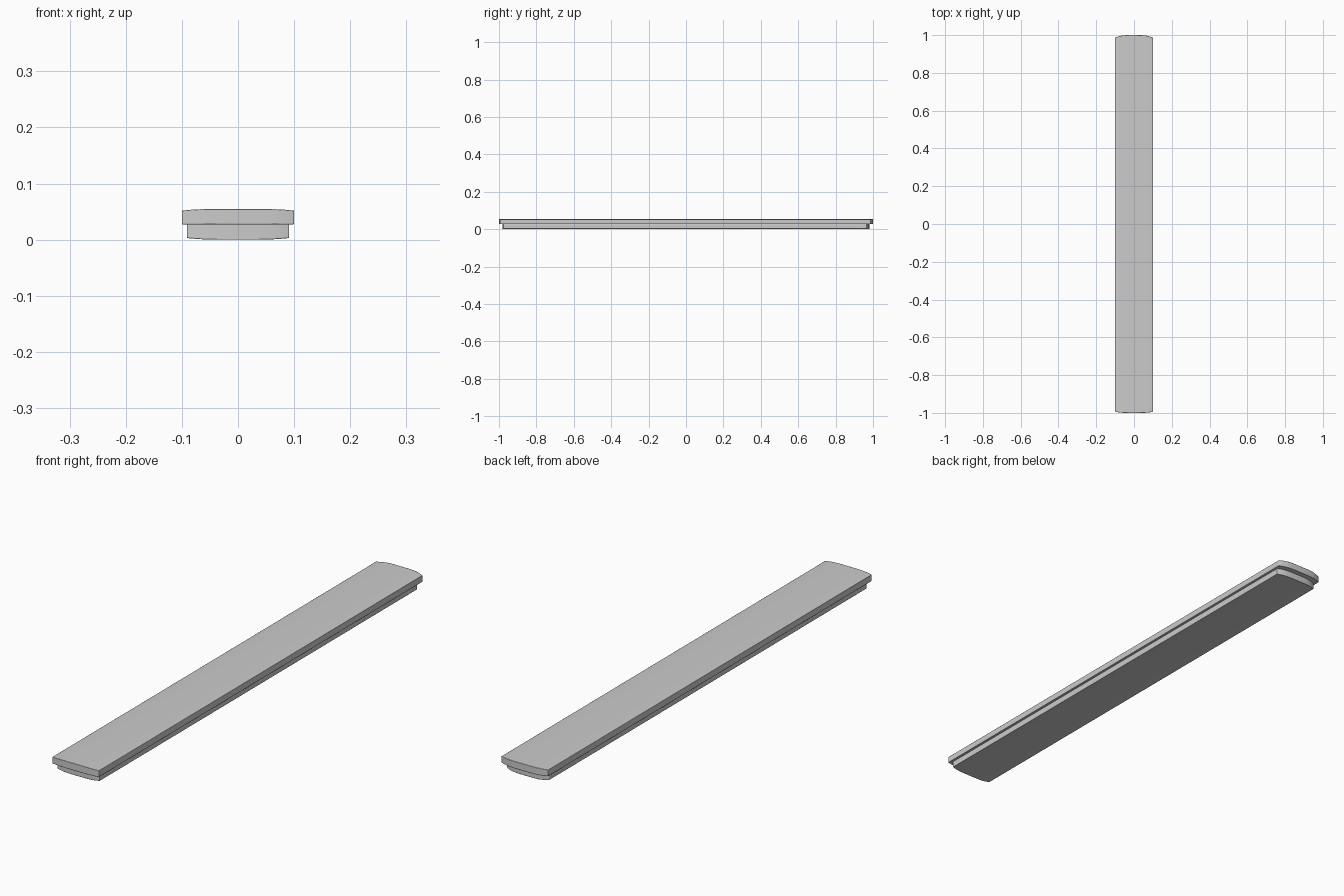
import bpy, bmesh, math

if "Cube" in bpy.data.objects:
    bpy.data.objects.remove(bpy.data.objects["Cube"])


def bowed_plank(name, half_w, front, back, z_low, z_high, dome_top, dome_bottom):
    """Long plank lofted across x; ends bow outwards, broad face crowned at its edges.
    front / back are (y at the middle, set-back at the corner)."""
    bm = bmesh.new()
    half = [0, 0.35, 0.6, 0.75, 0.85, 0.93, 0.98, 1.0]
    stations = [-t for t in reversed(half[1:])] + half
    rings = []
    for t in stations:
        fall = max(0.0, (abs(t) - 0.35) / 0.65) ** 2.2
        yf = front[0] + front[1] * fall
        yb = back[0] - back[1] * fall
        zt = z_high - dome_top * fall
        zb = z_low + dome_bottom * fall
        x = t * half_w
        rings.append([bm.verts.new(p) for p in
                      ((x, yf, zb), (x, yb, zb), (x, yb, zt), (x, yf, zt))])
    for a, b in zip(rings, rings[1:]):
        for i in range(4):
            j = (i + 1) % 4
            bm.faces.new((a[i], a[j], b[j], b[i]))
    bm.faces.new(rings[0])
    bm.faces.new(rings[-1])
    bmesh.ops.recalc_face_normals(bm, faces=bm.faces)
    mesh = bpy.data.meshes.new(name)
    bm.to_mesh(mesh)
    bm.free()
    ob = bpy.data.objects.new(name, mesh)
    bpy.context.collection.objects.link(ob)
    # Small softened edges
    bev = ob.modifiers.new("soft_edges", "BEVEL")
    bev.width = 0.0012
    bev.segments = 2
    bev.limit_method = 'ANGLE'
    bev.angle_limit = math.radians(50)
    bpy.context.view_layer.objects.active = ob
    bpy.ops.object.select_all(action='DESELECT')
    ob.select_set(True)
    bpy.ops.object.shade_smooth_by_angle(angle=math.radians(35))
    return ob


# Upper slab with crowned top
bowed_plank("upper_slab", 0.1, (-1.0, 0.006), (1.0, 0.014), 0.0275, 0.055, 0.003, 0)
# Narrower lower slab with crowned underside
bowed_plank("lower_slab", 0.091, (-0.982, 0.006), (0.980, 0.014), 0.0, 0.0275, 0, 0.003)
